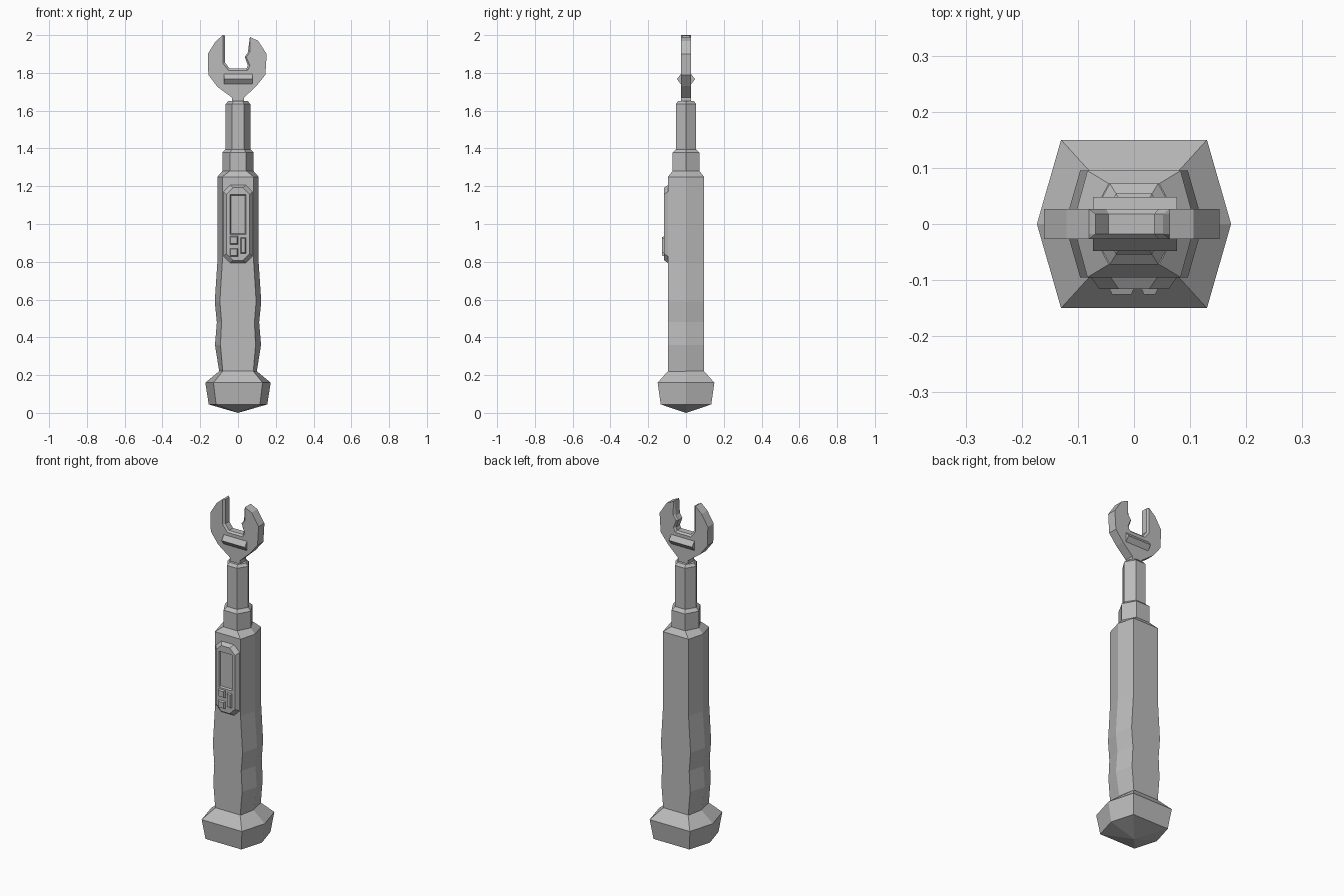
import bpy
import bmesh

old = bpy.data.objects.get("Cube")
if old:
    bpy.data.objects.remove(old, do_unlink=True)

grey = bpy.data.materials.new("tool grey")
grey.use_nodes = True
COLOUR = (0.5, 0.5, 0.5, 1)
grey.diffuse_color = COLOUR
grey.node_tree.nodes["Principled BSDF"].inputs["Base Color"].default_value = COLOUR


def loft(name, rings):
    """Join equal-length point rings with quads and cap both ends."""
    bm = bmesh.new()
    loops = [[bm.verts.new(p) for p in ring] for ring in rings]
    for a, b in zip(loops, loops[1:]):
        for i in range(len(a)):
            j = (i + 1) % len(a)
            bm.faces.new((a[i], a[j], b[j], b[i]))
    bm.faces.new(loops[0])
    bm.faces.new(loops[-1])
    bmesh.ops.remove_doubles(bm, verts=bm.verts[:], dist=0.0001)
    bmesh.ops.recalc_face_normals(bm, faces=bm.faces[:])
    mesh = bpy.data.meshes.new(name)
    bm.to_mesh(mesh)
    bm.free()
    mesh.materials.append(grey)
    obj = bpy.data.objects.new(name, mesh)
    bpy.context.collection.objects.link(obj)
    return obj


def hexagon(z, tip, flat, depth):
    """Six-sided section with points at the sides and flats front and back."""
    return [(tip, 0, z), (flat, depth, z), (-flat, depth, z),
            (-tip, 0, z), (-flat, -depth, z), (flat, -depth, z)]


def plate(x0, x1, z0, z1, y, cut=0.0):
    """Rectangle facing the front, with optional clipped corners."""
    return [(x0 + cut, y, z0), (x1 - cut, y, z0), (x1, y, z0 + cut), (x1, y, z1 - cut),
            (x1 - cut, y, z1), (x0 + cut, y, z1), (x0, y, z1 - cut), (x0, y, z0 + cut)]


def raised(name, x0, x1, z0, z1, y0, y1, inset, cut=0.0):
    """Block with sloping sides that narrows from y0 to y1."""
    return loft(name, [plate(x0, x1, z0, z1, y0, cut),
                       plate(x0 + inset, x1 - inset, z0 + inset, z1 - inset, y1, cut)])


# Pommel
tip = [(0, 0, 0)] * 6
loft("pommel", [tip, hexagon(0.045, 0.155, 0.116, 0.134),
                hexagon(0.16, 0.173, 0.13, 0.15), hexagon(0.222, 0.098, 0.08, 0.095)])

# Handle with finger waves and a sloping shoulder
sections = [(0.21, 0.098, 0.08), (0.36, 0.122, 0.093), (0.48, 0.112, 0.087),
            (0.59, 0.123, 0.096), (0.8, 0.109, 0.083), (1.25, 0.109, 0.083)]
loft("handle", [hexagon(z, t, f, 0.095) for z, t, f in sections]
     + [hexagon(1.28, 0.083, 0.045, 0.072)])

# Collar and shaft
loft("collar", [hexagon(1.26, 0.083, 0.043, 0.072), hexagon(1.378, 0.083, 0.043, 0.072),
                hexagon(1.395, 0.066, 0.032, 0.054)])
loft("shaft", [hexagon(1.38, 0.066, 0.032, 0.054), hexagon(1.635, 0.066, 0.032, 0.054),
               hexagon(1.65, 0.052, 0.025, 0.042)])

# Open jaw head: outer outline, then the mouth with chamfered rims
outer = [(-0.08, 2.0), (-0.12, 1.965), (-0.16, 1.9), (-0.157, 1.79), (-0.11, 1.727),
         (-0.033, 1.67), (-0.033, 1.645), (0.033, 1.645), (0.033, 1.67), (0.097, 1.73),
         (0.145, 1.79), (0.152, 1.9), (0.106, 1.97), (0.063, 1.99)]
mouth = [(0.052, 1.908), (0.036, 1.885), (0.052, 1.84), (0.045, 1.823),
         (-0.045, 1.823), (-0.069, 1.855), (-0.069, 1.997)]
rim = [(0.064, 1.911), (0.044, 1.884), (0.063, 1.838), (0.05, 1.813),
       (-0.05, 1.813), (-0.08, 1.85), (-0.08, 1.998)]
loft("jaw_head", [[(x, y, z) for x, z in outer + inner] for y, inner in
                  ((-0.027, rim), (-0.018, mouth), (0.018, mouth), (0.027, rim))])

# Cross pin through the head
pin = [(0.048, 0), (0.024, 0.031), (-0.024, 0.031),
       (-0.048, 0), (-0.024, -0.031), (0.024, -0.031)]
loft("cross_pin", [[(x, y, 1.767 + z) for y, z in pin] for x in (-0.073, 0.077)])

# Control panel with a recessed screen
panel = raised("control_panel", -0.08, 0.08, 0.79, 1.21, -0.09, -0.116, 0.018, 0.035)
cutter = raised("screen_cutter", -0.05, 0.05, 0.938, 1.162, -0.13, -0.106, 0.012)
cutter.hide_render = True
cut = panel.modifiers.new("screen", "BOOLEAN")
cut.operation = "DIFFERENCE"
cut.solver = "EXACT"
cut.object = cutter
bpy.context.view_layer.objects.active = panel
bpy.ops.object.modifier_apply(modifier=cut.name)
bpy.data.objects.remove(cutter, do_unlink=True)

# Buttons
for name, x0, x1, z0, z1 in (("upper_button", -0.046, 0.002, 0.89, 0.938),
                             ("lower_button", -0.046, 0.002, 0.826, 0.874),
                             ("side_button", 0.011, 0.045, 0.842, 0.93)):
    raised(name, x0, x1, z0, z1, -0.11, -0.126, 0.007)
